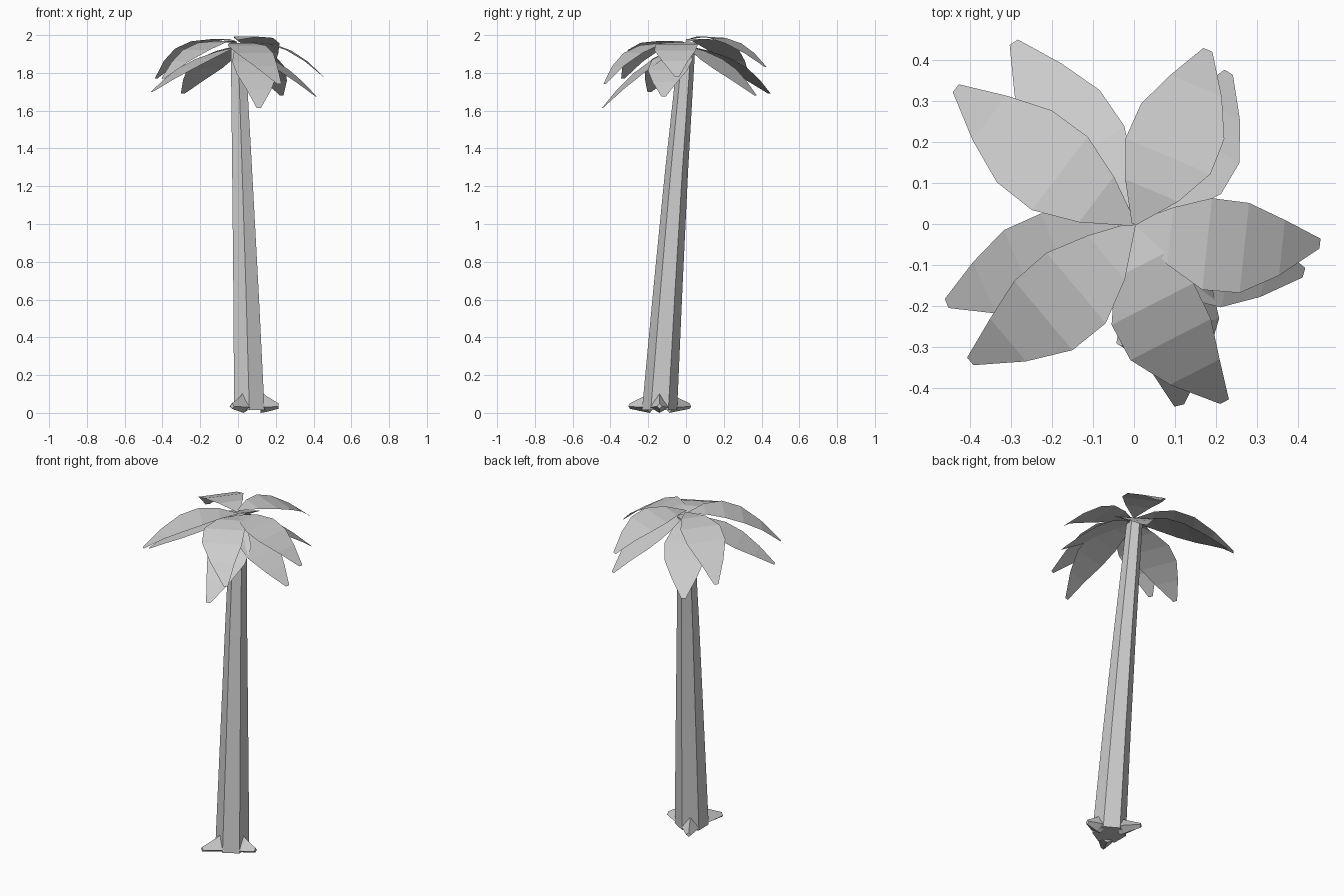
import bpy, bmesh
from math import radians, cos, sin, pi
from mathutils import Vector

cube = bpy.data.objects.get("Cube")
if cube:
    bpy.data.objects.remove(cube, do_unlink=True)

grey = bpy.data.materials.new("plain_grey")
grey.use_nodes = True
grey.diffuse_color = (0.6, 0.6, 0.6, 1)
bsdf = next(n for n in grey.node_tree.nodes if n.type == 'BSDF_PRINCIPLED')
bsdf.inputs["Base Color"].default_value = (0.6, 0.6, 0.6, 1)
bsdf.inputs["Roughness"].default_value = 0.9


def finish(bm, name):
    """Turn a bmesh into a named, flat shaded object."""
    mesh = bpy.data.meshes.new(name)
    bm.to_mesh(mesh)
    bm.free()
    mesh.materials.append(grey)
    obj = bpy.data.objects.new(name, mesh)
    bpy.context.scene.collection.objects.link(obj)


def loft(name, rings):
    """Closed solid through rings of points that have equal counts."""
    bm = bmesh.new()
    loops = [[bm.verts.new(p) for p in ring] for ring in rings]
    for a, b in zip(loops, loops[1:]):
        n = len(a)
        for i in range(n):
            j = (i + 1) % n
            bm.faces.new((a[i], a[j], b[j], b[i]))
    bm.faces.new(loops[0][::-1])
    bm.faces.new(loops[-1])
    bmesh.ops.recalc_face_normals(bm, faces=bm.faces)
    finish(bm, name)


# Leaning, tapering six-sided trunk
BASE = Vector((0.06, -0.14, 0.015))


def hexagon(centre, radius):
    return [centre + Vector((cos(a), sin(a), 0)) * radius
            for a in (pi / 6 + i * pi / 3 for i in range(6))]


loft("trunk", [hexagon(BASE, 0.093),
               hexagon(Vector((0.042, -0.096, 0.655)), 0.077),
               hexagon(Vector((0.022, -0.05, 1.28)), 0.061),
               hexagon(Vector((0, 0.005, 1.94)), 0.044)])


# Three pointed roots on alternate trunk faces
def root(name, angle, length):
    out = Vector((cos(angle), sin(angle), 0))
    side = Vector((-out.y, out.x, 0))

    def section(dist, half, low, mid, high):
        c = Vector((BASE.x, BASE.y, 0)) + out * dist
        return [c + side * s * half + Vector((0, 0, z))
                for s, z in ((0, low), (1, mid), (0, high), (-1, mid))]

    loft(name, [section(0.06, 0.052, 0.0, 0.03, 0.115),
                section(0.09, 0.045, 0.005, 0.03, 0.09),
                section(length, 0.014, 0.022, 0.035, 0.05)])


for i, length in enumerate((0.155, 0.185, 0.182)):
    root(f"root_{i + 1}", radians(120 * i), length)


# Drooping fronds: flat strips, widest in the middle, with a blunt tip
OUTLINE = ((0, 0.006), (0.2, 0.07), (0.4, 0.112),
           (0.6, 0.11), (0.8, 0.068), (1, 0.012))


def frond(name, rise, azimuth, length, start_z, tip_z, bow):
    """rise is the climb at the stem; bow swings the middle sideways."""
    a = radians(azimuth)
    out = Vector((cos(a), sin(a), 0))
    side = Vector((-out.y, out.x, 0))
    bm = bmesh.new()
    pairs = []
    for t, half in OUTLINE:
        z = start_z + rise * t - (rise + start_z - tip_z) * t * t
        c = out * length * t + side * bow * 4 * t * (1 - t) + Vector((0, 0, z))
        pairs.append([bm.verts.new(c + side * half * s) for s in (-1, 1)])
    for (r0, l0), (r1, l1) in zip(pairs, pairs[1:]):
        bm.faces.new((r0, r1, l1, l0))
    finish(bm, name)


# azimuth, length, stem height, tip height, sideways bow
UPPER = ((-6, 0.455, 1.945, 1.78, -0.031), (67, 0.46, 1.975, 1.83, -0.012),
         (142.7, 0.545, 1.965, 1.77, 0.012), (220, 0.52, 1.955, 1.77, 0.03),
         (297, 0.485, 1.945, 1.74, -0.05))
LOWER = ((-16, 0.43, 1.94, 1.675, -0.028), (58, 0.435, 1.945, 1.68, -0.03),
         (123.5, 0.53, 1.945, 1.69, 0), (203, 0.495, 1.94, 1.70, 0),
         (284, 0.455, 1.94, 1.615, 0.037))

for i, spec in enumerate(UPPER):
    frond(f"upper_frond_{i + 1}", 0.14, *spec)
for i, spec in enumerate(LOWER):
    frond(f"lower_frond_{i + 1}", -0.12, *spec)
